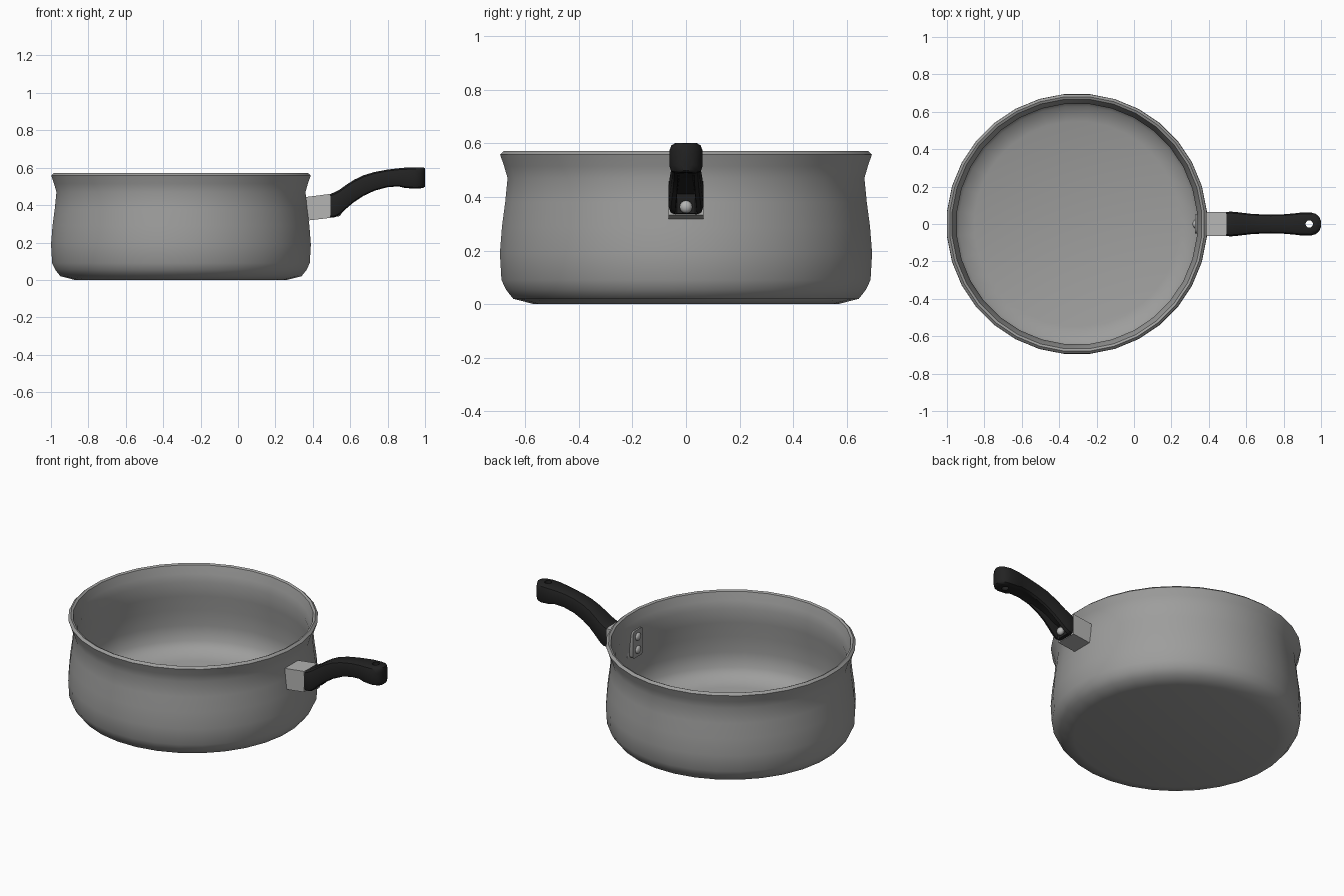
import bpy, bmesh, math
from mathutils import Vector

if "Cube" in bpy.data.objects:
    bpy.data.objects.remove(bpy.data.objects["Cube"])

CX = -0.305  # centre of the pan body


def material(name, rgb):
    m = bpy.data.materials.new(name)
    m.diffuse_color = (*rgb, 1)
    m.use_nodes = True
    m.node_tree.nodes["Principled BSDF"].inputs["Base Color"].default_value = m.diffuse_color
    return m


steel = material("brushed steel", (0.34, 0.34, 0.335))
bright = material("bright steel", (0.46, 0.46, 0.455))
black = material("black grip", (0.016, 0.016, 0.016))


def finish(bm, name, mat, angle=40):
    bmesh.ops.recalc_face_normals(bm, faces=bm.faces[:])
    me = bpy.data.meshes.new(name)
    bm.to_mesh(me)
    bm.free()
    ob = bpy.data.objects.new(name, me)
    bpy.context.collection.objects.link(ob)
    me.materials.append(mat)
    smooth(ob, angle)
    return ob


def smooth(ob, angle):
    bpy.ops.object.select_all(action='DESELECT')
    ob.select_set(True)
    bpy.context.view_layer.objects.active = ob
    bpy.ops.object.shade_smooth_by_angle(angle=math.radians(angle))


def bridge(bm, rings):
    for a, b in zip(rings, rings[1:]):
        n = len(a)
        for i in range(n):
            j = (i + 1) % n
            bm.faces.new((a[i], a[j], b[j], b[i]))
    bm.faces.new(rings[0])
    bm.faces.new(rings[-1])


# Pan body: lathed wall, outside bottom up over the rim and down to the floor
profile = [(0.57, 0.0), (0.648, 0.02), (0.675, 0.054), (0.692, 0.09), (0.698, 0.19),
           (0.69, 0.29), (0.678, 0.38), (0.669, 0.47), (0.682, 0.515), (0.697, 0.558),
           (0.683, 0.571), (0.67, 0.565), (0.656, 0.515), (0.645, 0.47), (0.655, 0.38),
           (0.667, 0.29), (0.675, 0.19), (0.667, 0.10), (0.63, 0.055), (0.55, 0.03)]
bm = bmesh.new()
N = 32
rings = []
for r, z in profile:
    rings.append([bm.verts.new((CX + r * math.cos((i + .5) * math.tau / N),
                                r * math.sin((i + .5) * math.tau / N), z)) for i in range(N)])
bridge(bm, rings)
finish(bm, "pan_body", steel)

# Steel bracket between wall and grip, slightly tilted
bm = bmesh.new()
rings = [[bm.verts.new((x, y, z)) for y, z in
          ((-.065, lo), (.065, lo), (.065, hi), (-.065, hi))]
         for x, lo, hi in ((0.352, .315, .442), (0.495, .332, .46))]
bridge(bm, rings)
finish(bm, "handle_bracket", bright)

# Riveted plate inside the wall
bm = bmesh.new()
bmesh.ops.create_cube(bm, size=1)
for v in bm.verts:
    v.co = Vector((0.338 + v.co.x * 0.022, v.co.y * 0.1, 0.39 + v.co.z * 0.165))
bmesh.ops.bevel(bm, geom=[e for e in bm.edges if abs(e.verts[0].co.x - e.verts[1].co.x) > .01],
                offset=0.02, segments=3, affect='EDGES', profile=0.5)
finish(bm, "inner_plate", steel)


def dome(name, x, z, r, depth):
    bm = bmesh.new()
    bmesh.ops.create_uvsphere(bm, u_segments=16, v_segments=8, radius=r)
    for v in bm.verts:
        v.co = Vector((x + v.co.x * depth / r, v.co.y, z + v.co.z))
    finish(bm, name, bright)


for k, z in enumerate((0.35, 0.43)):
    dome("rivet_%d" % (k + 1), 0.327, z, 0.024, 0.014)
dome("grip_screw", 0.535, 0.363, 0.024, 0.02)

# Grip stations: x, bottom z, top z, half width, depth of the underside groove
stations = [(.490, .335, .458, .064, .0), (.515, .335, .468, .066, .03), (.522, .336, .472, .066, .55),
            (.545, .350, .484, .064, .5), (.580, .382, .509, .060, .4), (.620, .416, .535, .055, .3),
            (.670, .449, .559, .052, .18), (.730, .477, .577, .050, .05), (.800, .496, .590, .052, .0),
            (.860, .500, .597, .057, .0), (.890, .492, .600, .061, .0), (.945, .488, .602, .062, .0),
            (.972, .489, .602, .054, .0), (.990, .492, .601, .038, .0), (.999, .498, .599, .018, .0)]
half = [(.5, None), (.62, 0), (.88, .06), (1, .24), (1, .74), (.88, .92), (.6, 1)]
section = half + [(-u, v) for u, v in reversed(half)]
bm = bmesh.new()
rings = []
for x, lo, hi, w, groove in stations:
    rings.append([bm.verts.new((x, u * w, lo + (hi - lo) * (groove if v is None else v)))
                  for u, v in section])
bridge(bm, rings)
grip = finish(bm, "handle_grip", black)

# Hanging hole cut through the end of the grip
bm = bmesh.new()
bmesh.ops.create_cone(bm, cap_ends=True, segments=16, radius1=.02, radius2=.02, depth=.4)
bmesh.ops.translate(bm, verts=bm.verts[:], vec=(0.937, 0, 0.55))
cutter = finish(bm, "hole_cutter", black)
cutter.hide_render = True
mod = grip.modifiers.new("hole", 'BOOLEAN')
mod.operation = 'DIFFERENCE'
mod.solver = 'EXACT'
mod.object = cutter
smooth(grip, 45)
while grip.modifiers[0] != mod and grip.modifiers[0].name != "hole":
    grip.modifiers.remove(grip.modifiers[0])
bpy.ops.object.modifier_apply(modifier="hole")
bpy.data.objects.remove(cutter)
smooth(grip, 45)
